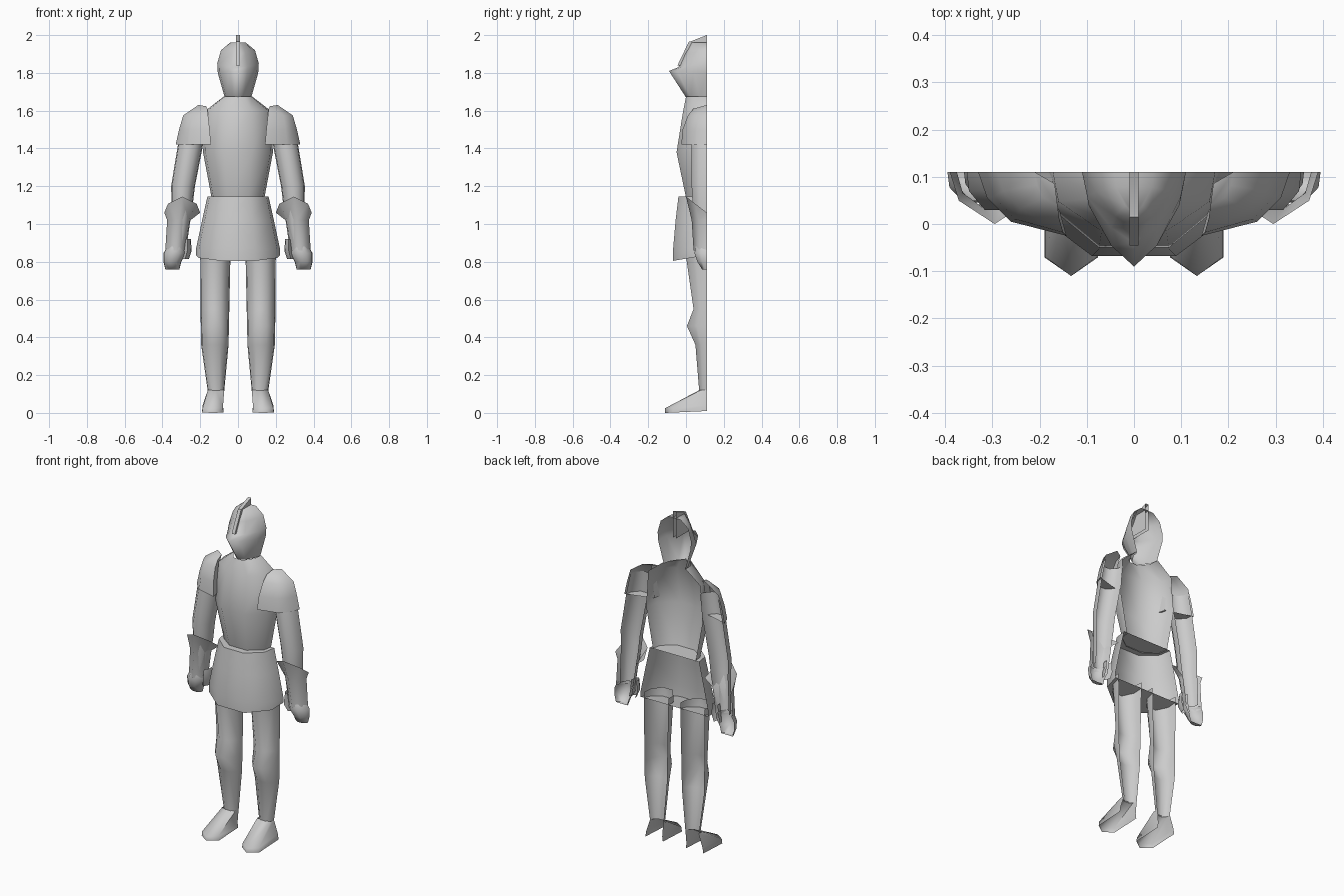
import bpy, bmesh, math

if "Cube" in bpy.data.objects:
    bpy.data.objects.remove(bpy.data.objects["Cube"])

BACK = 0.11  # every part is a shell open towards this plane

steel = bpy.data.materials.new("steel_grey")
steel.diffuse_color = (0.6, 0.6, 0.6, 1)
steel.use_nodes = True
steel.node_tree.nodes["Principled BSDF"].inputs["Base Color"].default_value = steel.diffuse_color

# Half cross-sections: (side -1..1, forward 0..1)
ROUND = [(-1, 0), (-.93, .5), (-.4, 1), (.4, 1), (.93, .5), (1, 0)]
KEEL = [(-1, 0), (-.9, .35), (-.45, .78), (0, 1), (.45, .78), (.9, .35), (1, 0)]
RIDGE = [(-1, 0), (-.8, .55), (0, 1), (.8, .55), (1, 0)]
TOE = [(-1, 0), (-1, .82), (0, 1), (1, .82), (1, 0)]
BOX = [(-1, 0), (-1, 1), (1, 1), (1, 0)]
WRAP = [(-.75, .35), (-1, 1), (.25, .78), (.8, .4), (1, 0)]


def shell(name, section, rings, mirror=False, top=False, bottom=False, angle=50):
    """Loft open half rings, bottom to top.
    Ring: (x left, x right, y front, z) plus optional z at the front."""
    bm = bmesh.new()
    loops = []
    for r in rings:
        x0, x1, yf, z = r[:4]
        zf = r[4] if len(r) > 4 else z
        mid, half = (x0 + x1) / 2, (x1 - x0) / 2
        loops.append([bm.verts.new((mid + u * half, BACK + v * (yf - BACK),
                                    z + v * (zf - z))) for u, v in section])
    for a, b in zip(loops, loops[1:]):
        for i in range(len(a) - 1):
            bm.faces.new((a[i], a[i + 1], b[i + 1], b[i]))
    if top:
        bm.faces.new(loops[-1])
    if bottom:
        bm.faces.new(loops[0][::-1])
    me = bpy.data.meshes.new(name)
    bm.to_mesh(me)
    bm.free()
    me.materials.append(steel)
    ob = bpy.data.objects.new(name, me)
    bpy.context.collection.objects.link(ob)
    bpy.ops.object.select_all(action='DESELECT')
    ob.select_set(True)
    bpy.context.view_layer.objects.active = ob
    bpy.ops.object.shade_smooth_by_angle(angle=math.radians(angle))
    if mirror:
        ob.modifiers.new("mirror", 'MIRROR')
    return ob


# Helmet with pointed visor
shell("helmet", KEEL, [
    (-.07, .07, 0, 1.67),
    (-.107, .107, -.09, 1.80, 1.81),
    (-.11, .11, -.04, 1.85, 1.83),
    (-.09, .09, -.01, 1.92, 1.90),
    (-.042, .042, .02, 1.96)], top=True, angle=89)

# Crest blade running over the helmet
shell("crest", BOX, [
    (-.01, .01, -.045, 1.84),
    (-.01, .01, .015, 1.965),
    (-.01, .01, .02, 2.0, 1.965)], top=True, angle=30)

# Breastplate
shell("breastplate", ROUND, [
    (-.14, .14, 0, 1.14),
    (-.185, .185, -.05, 1.38),
    (-.172, .172, -.015, 1.60),
    (-.075, .075, 0, 1.675)], angle=70)

# Flared armour skirt, closed at waist and hem
shell("skirt", ROUND, [
    (-.222, .222, -.068, .835, .805),
    (-.222, .222, -.068, .87),
    (-.19, .19, -.055, 1.02),
    (-.162, .162, -.04, 1.145)], top=True, bottom=True, angle=60)

# Legs with knee bulge
shell("leg", ROUND, [
    (.073, .16, .07, .115),
    (.05, .195, .05, .36),
    (.048, .197, .005, .46),
    (.046, .198, .04, .55),
    (.04, .2, 0, .83),
    (.04, .2, 0, .87)], mirror=True, angle=70)

# Boots with pointed toes
shell("boot", TOE, [
    (.076, .19, -.11, .01, 0),
    (.08, .187, -.11, .04, .025),
    (.073, .16, .07, .12)], mirror=True, angle=75)

# Arms
shell("arm", ROUND, [
    (.275, .36, .06, .88),
    (.24, .352, .035, 1.1),
    (.228, .354, .03, 1.2),
    (.185, .318, .03, 1.42),
    (.17, .29, .04, 1.55)], mirror=True, angle=70)

# Shoulder plates wrapping from the chest round the outside
shell("shoulder_plate", WRAP, [
    (.143, .33, -.025, 1.42),
    (.15, .312, -.018, 1.5),
    (.158, .29, .01, 1.575),
    (.162, .21, .04, 1.63, 1.61)], mirror=True, top=True, bottom=True, angle=60)

# Gauntlet cuffs flaring to a point at the elbow
shell("gauntlet_cuff", RIDGE, [
    (.275, .385, .04, .86),
    (.252, .375, .03, 1.02),
    (.2, .39, 0, 1.06, 1.145)], mirror=True, angle=75)

# Fists and thumbs
shell("fist", ROUND, [
    (.31, .385, .085, .76),
    (.30, .395, .06, .80),
    (.275, .395, .045, .845),
    (.285, .375, .05, .88)], mirror=True, bottom=True, angle=60)
shell("thumb", RIDGE, [
    (.26, .3, .07, .815),
    (.245, .29, .05, .86),
    (.25, .285, .06, .92)], mirror=True)
